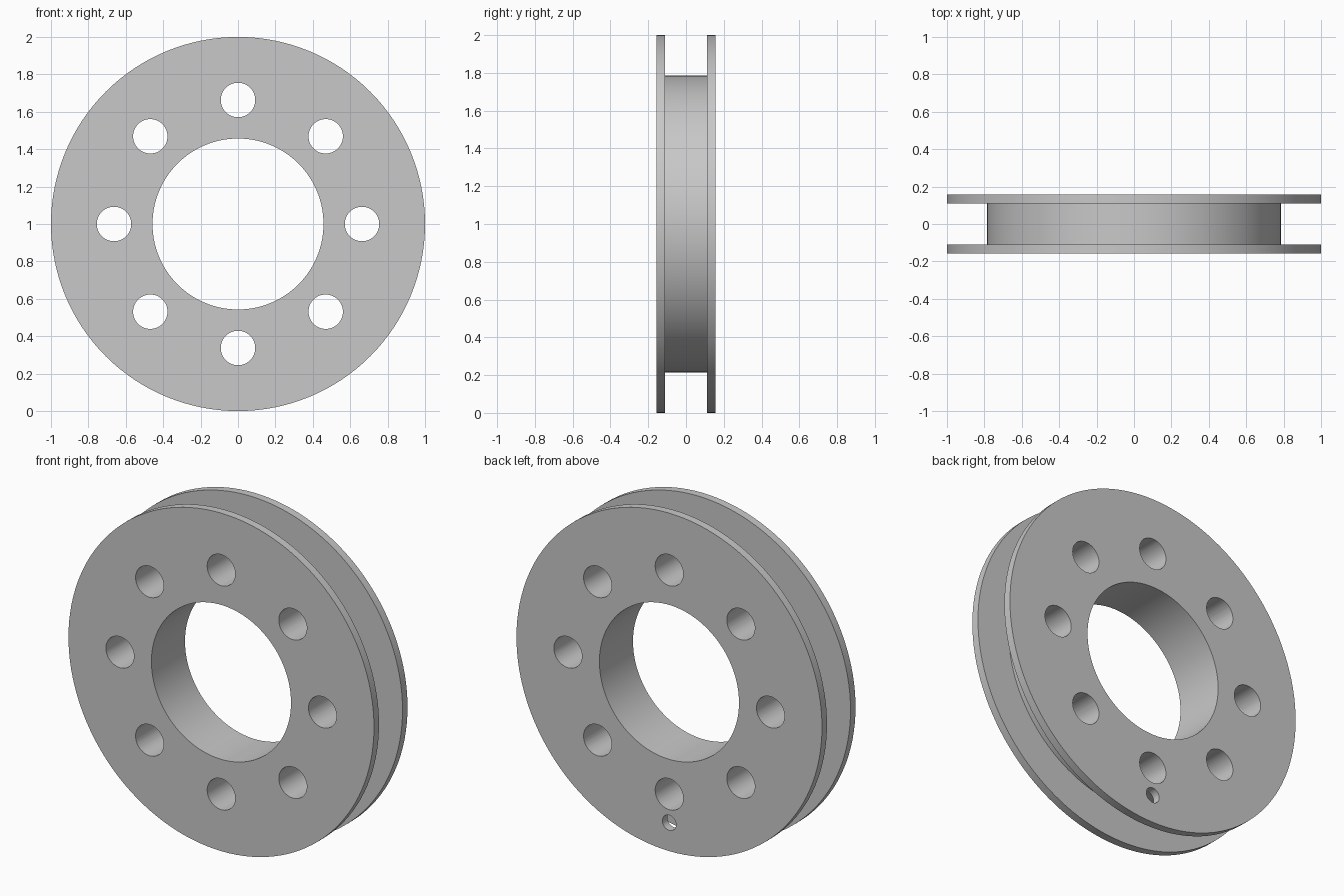
import bpy, bmesh, math
from mathutils import Matrix, Vector

cube = bpy.data.objects.get("Cube")
if cube:
    bpy.data.objects.remove(cube, do_unlink=True)

CENTRE = Vector((0, 0, 1))
RIM, DRUM, BORE = 1.0, 0.785, 0.457      # radii
OUTER, INNER = 0.157, 0.11               # half depths outside and inside the flanges
BOLT_CIRCLE, BOLT_R = 0.663, 0.092

grey = bpy.data.materials.new("plain_grey")
grey.use_nodes = True
colour = (0.58, 0.58, 0.58, 1)
grey.diffuse_color = colour
grey.node_tree.nodes["Principled BSDF"].inputs["Base Color"].default_value = colour


def make_object(name, bm):
    bmesh.ops.recalc_face_normals(bm, faces=bm.faces)
    mesh = bpy.data.meshes.new(name)
    bm.to_mesh(mesh)
    bm.free()
    mesh.materials.append(grey)
    obj = bpy.data.objects.new(name, mesh)
    bpy.context.collection.objects.link(obj)
    return obj


def add_pin(bm, x, z, radius, y0, y1, sides=48):
    """Cylinder along y, used to drill a hole."""
    place = Matrix.Translation((x, (y0 + y1) / 2, z)) @ Matrix.Rotation(math.pi / 2, 4, 'X')
    bmesh.ops.create_cone(bm, cap_ends=True, segments=sides, radius1=radius,
                          radius2=radius, depth=y1 - y0, matrix=place)


# Spool body: drum between two flanges, lathed around the y axis
half = [(BORE, OUTER), (RIM, OUTER), (RIM, INNER), (DRUM, INNER)]
profile = half + [(r, -y) for r, y in reversed(half)]
bm = bmesh.new()
verts = [bm.verts.new((r, y, 1)) for r, y in profile]
edges = [bm.edges.new((v, verts[i - 1])) for i, v in enumerate(verts)]
bmesh.ops.spin(bm, geom=verts + edges, cent=CENTRE, axis=(0, 1, 0),
               angle=math.tau, steps=128, use_merge=True)
bmesh.ops.remove_doubles(bm, verts=bm.verts, dist=0.0001)
spool = make_object("spool_body", bm)

# Drills: eight through holes and one small cord hole in the back flange
bm = bmesh.new()
for i in range(8):
    a = math.tau * i / 8
    add_pin(bm, BOLT_CIRCLE * math.cos(a), 1 + BOLT_CIRCLE * math.sin(a), BOLT_R, -0.3, 0.3)
add_pin(bm, 0, 0.168, 0.045, 0.05, 0.3, 32)
drills = make_object("hole_drills", bm)
drills.hide_render = True

# Drill the body, then drop the helper
cut = spool.modifiers.new("holes", 'BOOLEAN')
cut.operation = 'DIFFERENCE'
cut.solver = 'EXACT'
cut.object = drills
bpy.ops.object.select_all(action='DESELECT')
bpy.context.view_layer.objects.active = spool
spool.select_set(True)
bpy.ops.object.modifier_apply(modifier=cut.name)
bpy.data.objects.remove(drills, do_unlink=True)
bpy.ops.object.shade_smooth_by_angle(angle=math.radians(30))
